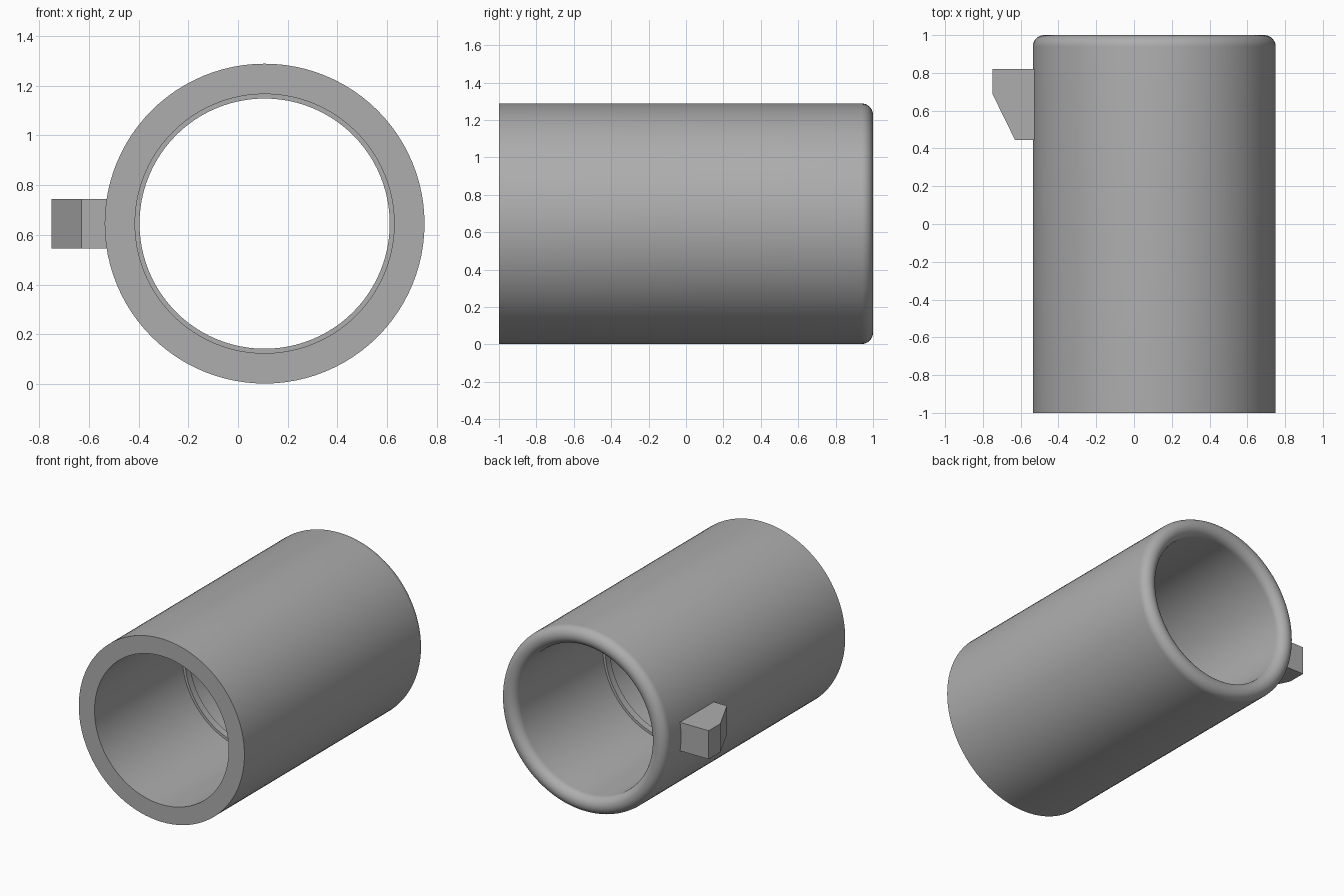
import bpy, bmesh, math

if "Cube" in bpy.data.objects:
    bpy.data.objects.remove(bpy.data.objects["Cube"])

CX, CZ = 0.107, 0.645        # tube axis
R_OUT, R_IN, R_RIB = 0.643, 0.521, 0.503
RIB_HALF = 0.025
SEGMENTS = 96

grey = bpy.data.materials.new("plain grey")
grey.diffuse_color = (0.42, 0.42, 0.42, 1)
grey.use_nodes = True
grey.node_tree.nodes["Principled BSDF"].inputs["Base Color"].default_value = grey.diffuse_color


def finish(name, bm):
    bmesh.ops.recalc_face_normals(bm, faces=bm.faces[:])
    mesh = bpy.data.meshes.new(name)
    bm.to_mesh(mesh)
    bm.free()
    mesh.materials.append(grey)
    obj = bpy.data.objects.new(name, mesh)
    bpy.context.collection.objects.link(obj)
    return obj


# Tube wall: closed (radius, y) profile with a fully rounded back lip and a central inner rib
lip = (R_OUT - R_IN) / 2
profile = [(R_OUT, -1)]
for i in range(17):
    a = math.pi * i / 16
    profile.append((R_IN + lip + lip * math.cos(a), 1 - lip + lip * math.sin(a)))
profile += [(R_IN, RIB_HALF), (R_RIB, RIB_HALF), (R_RIB, -RIB_HALF),
            (R_IN, -RIB_HALF), (R_IN, -1)]

bm = bmesh.new()
rings = []
for s in range(SEGMENTS):
    t = 2 * math.pi * s / SEGMENTS
    rings.append([bm.verts.new((CX + r * math.cos(t), y, CZ + r * math.sin(t)))
                  for r, y in profile])
n = len(profile)
for s in range(SEGMENTS):
    a, b = rings[s], rings[(s + 1) % SEGMENTS]
    for i in range(n):
        j = (i + 1) % n
        bm.faces.new((a[i], a[j], b[j], b[i]))
tube = finish("tube", bm)
bpy.context.view_layer.objects.active = tube
tube.select_set(True)
bpy.ops.object.shade_smooth_by_angle(angle=math.radians(30))

# Side key: plan outline extruded upwards, its root sunk into the wall
outline = [(-0.48, 0.445), (-0.63, 0.445), (-0.75, 0.69), (-0.75, 0.82), (-0.48, 0.82)]
bm = bmesh.new()
base = bm.faces.new([bm.verts.new((x, y, 0.545)) for x, y in outline])
ext = bmesh.ops.extrude_face_region(bm, geom=[base])
bmesh.ops.translate(bm, vec=(0, 0, 0.2),
                    verts=[v for v in ext["geom"] if isinstance(v, bmesh.types.BMVert)])
finish("side_key", bm)
